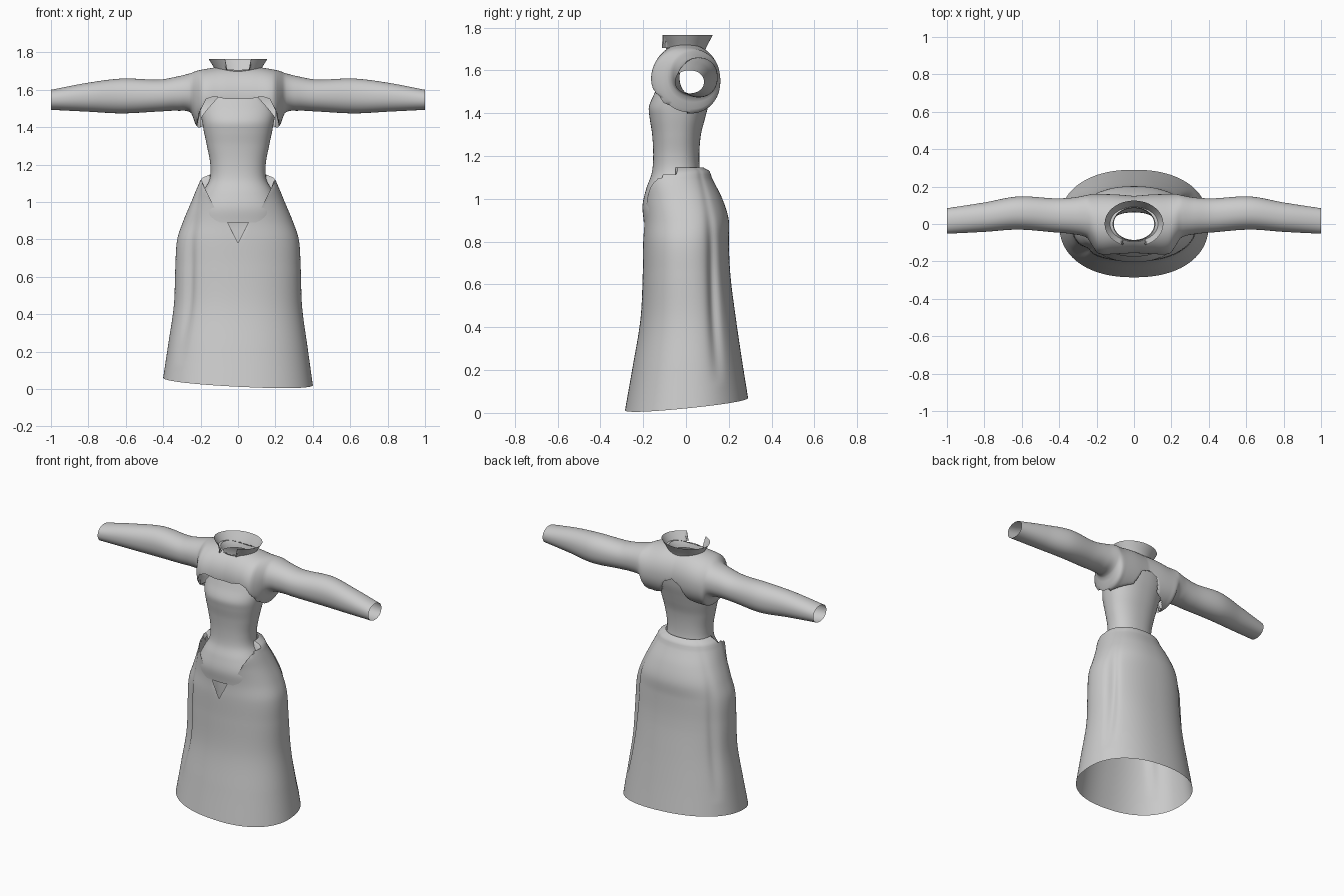
import bpy, bmesh, math

if "Cube" in bpy.data.objects:
    bpy.data.objects.remove(bpy.data.objects["Cube"])

cloth = bpy.data.materials.new("grey_cloth")
cloth.diffuse_color = (0.6, 0.6, 0.6, 1)
cloth.use_nodes = True
cloth.node_tree.nodes["Principled BSDF"].inputs["Base Color"].default_value = cloth.diffuse_color


def sample(rows, t):
    """Smooth interpolation of rows (key, values...) at key t."""
    n = len(rows)
    t = min(max(t, rows[0][0]), rows[-1][0])
    i = next(k for k in range(n - 1) if t <= rows[k + 1][0])
    a, b = rows[i], rows[i + 1]
    h = b[0] - a[0]
    s = (t - a[0]) / h

    def slope(k, c):
        lo, hi = rows[max(k - 1, 0)], rows[min(k + 1, n - 1)]
        return (hi[c] - lo[c]) / (hi[0] - lo[0])
    out = []
    for c in range(1, len(a)):
        out.append((2*s**3 - 3*s**2 + 1) * a[c] + (s**3 - 2*s**2 + s) * h * slope(i, c)
                   + (3*s**2 - 2*s**3) * b[c] + (s**3 - s**2) * h * slope(i + 1, c))
    return out


def linear(points, t):
    """Piecewise linear height along an edge line."""
    if t <= points[0][0]:
        return points[0][1]
    for (a, u), (b, v) in zip(points, points[1:]):
        if t <= b:
            return u + (v - u) * (t - a) / (b - a)
    return points[-1][1]


def rounded(angle, power):
    c, s = math.cos(angle), math.sin(angle)
    return (math.copysign(abs(c) ** (2 / power), c),
            math.copysign(abs(s) ** (2 / power), s))


def loft(name, rings, trims=()):
    """Skin closed rings; each trim maps a point to its edge position or None."""
    bm = bmesh.new()
    grid = [[bm.verts.new(p) for p in ring] for ring in rings]
    n = len(grid[0])
    for lo, hi in zip(grid, grid[1:]):
        for j in range(n):
            k = (j + 1) % n
            bm.faces.new((lo[j], lo[k], hi[k], hi[j]))
    for trim in trims:
        moved = {v: trim(v.co) for v in bm.verts}
        gone = [f for f in bm.faces if all(moved[v] for v in f.verts)]
        bmesh.ops.delete(bm, geom=gone, context='FACES')
        for v in bm.verts:
            if moved.get(v):
                v.co = moved[v]
    bmesh.ops.recalc_face_normals(bm, faces=bm.faces)
    mesh = bpy.data.meshes.new(name)
    bm.to_mesh(mesh)
    bm.free()
    mesh.materials.append(cloth)
    ob = bpy.data.objects.new(name, mesh)
    bpy.context.collection.objects.link(ob)
    bpy.context.view_layer.objects.active = ob
    ob.select_set(True)
    bpy.ops.object.shade_smooth_by_angle(angle=math.radians(50))
    ob.select_set(False)
    return ob


def upright(profile, z, power, n=96):
    """Horizontal ring from profile rows (z, half width, front y, back y)."""
    hx, yf, yb = sample(profile, z)
    ring = []
    for j in range(n):
        c, s = rounded(2 * math.pi * j / n, power)
        ring.append([hx * c, (yf + yb) / 2 + (yb - yf) / 2 * s, z])
    return ring


# Skirt: flared, tilted hem, soft folds, waist open to a point in front
skirt_rows = [(0.0, .40, -.285, .29), (.2, .373, -.25, .262), (.43, .343, -.213, .232),
              (.65, .335, -.202, .207), (.8, .325, -.2, .2), (.9, .292, -.196, .2),
              (1.0, .25, -.204, .17), (1.1, .208, -.215, .12), (1.13, .19, -.192, .11),
              (1.147, .15, -.16, .08)]
skirt_rings = []
for i in range(72):
    z = 1.147 * i / 71
    ring = upright(skirt_rows, z, 2.25, 128)
    for p in ring:
        a = math.atan2(p[1], p[0])
        low = max(0, 1 - z / 0.95)
        fold = 1
        for a0, depth in ((.42, .07), (math.pi - .42, .04), (-2.65, .06)):
            fold -= depth * math.sin(math.pi * min(1, low + .1)) * math.exp(-((a - a0) / .09) ** 2)
        p[0] *= fold
        p[1] *= fold
        hem = .041 - .05 * p[0] + .1 * p[1]
        p[2] += max(hem, 0.0) * max(0, 1 - z / 0.6)
    skirt_rings.append(ring)

FRONT_V = [(0, .78), (.055, .89), (.12, .96), (.19, 1.1), (.2, 1.2)]


def skirt_front(co):
    edge = linear(FRONT_V, abs(co.x))
    if co.y < -.05 and co.z > edge:
        return (co.x, co.y, edge)


loft("skirt", skirt_rings, [skirt_front])

# Bodice: fitted waist, bust, hips running under the skirt, open armholes
bodice_rows = [(.89, .235, -.197, .09), (.97, .225, -.203, .1), (1.05, .19, -.185, .09),
               (1.12, .152, -.16, .068), (1.2, .148, -.153, .062), (1.3, .166, -.158, .07),
               (1.38, .183, -.17, .09), (1.43, .192, -.173, .103), (1.5, .205, -.145, .12),
               (1.6, .2, -.11, .13)]
ARMHOLE = [(0, 1.57), (.1, 1.57), (.17, 1.49), (.2, 1.45)]


def armhole(co):
    edge = linear(ARMHOLE, abs(co.x))
    if co.z > edge:
        return (co.x, co.y, edge)


loft("bodice", [upright(bodice_rows, .89 + .71 * i / 56, 2.3) for i in range(57)], [armhole])

# Jacket: sleeves and shoulders as one tube along x, rows (x, front, back, bottom, top)
jacket_rows = [(0, -.155, .15, 1.39, 1.725), (.1, -.16, .158, 1.39, 1.722),
               (.19, -.158, .16, 1.395, 1.708), (.225, -.115, .16, 1.41, 1.70),
               (.25, -.075, .155, 1.475, 1.69), (.32, -.055, .142, 1.488, 1.672),
               (.42, -.045, .137, 1.484, 1.655), (.62, -.03, .147, 1.474, 1.66),
               (.8, -.042, .115, 1.483, 1.638), (1.0, -.052, .084, 1.493, 1.6)]
jacket_rings = []
for i in range(-100, 101):
    x = i / 100
    yf, yb, zb, zt = sample(jacket_rows, abs(x))
    ring = []
    for j in range(80):
        c, s = rounded(2 * math.pi * j / 80, 2.15)
        ring.append((x, (yf + yb) / 2 + (yb - yf) / 2 * c, (zb + zt) / 2 + (zt - zb) / 2 * s))
    jacket_rings.append(ring)

FRONT_HEM = [(0, 1.55), (.06, 1.55), (.13, 1.565), (.17, 1.55), (.2, 1.49), (.22, 1.40), (.24, 1.3)]
BACK_HEM = [(0, 1.56), (.06, 1.53), (.1, 1.44), (.2, 1.40), (.24, 1.3)]


def jacket_hem(co):
    edge = linear(FRONT_HEM if co.y < 0 else BACK_HEM, abs(co.x))
    if abs(co.x) < .235 and co.z < edge:
        return (co.x, co.y, edge)


def neck_hole(co):
    r = math.hypot(co.x / .112, co.y / .088)
    if co.z > 1.6 and 1e-4 < r < 1:
        return (co.x / r, co.y / r, co.z)
    if co.z > 1.6 and r <= 1e-4:
        return (0, .088, co.z)


loft("jacket", jacket_rings, [jacket_hem, neck_hole])

# Collar: flared stand with a notch in front
collar_rows = [(1.67, .108, -.085, .085), (1.70, .118, -.092, .092), (1.765, .157, -.122, .125)]


def collar_notch(co):
    if co.y < 0 and abs(co.x) < .065 and co.z > 1.705:
        return (co.x, co.y, 1.705)


loft("collar", [upright(collar_rows, 1.67 + .095 * i / 8, 2) for i in range(9)], [collar_notch])
